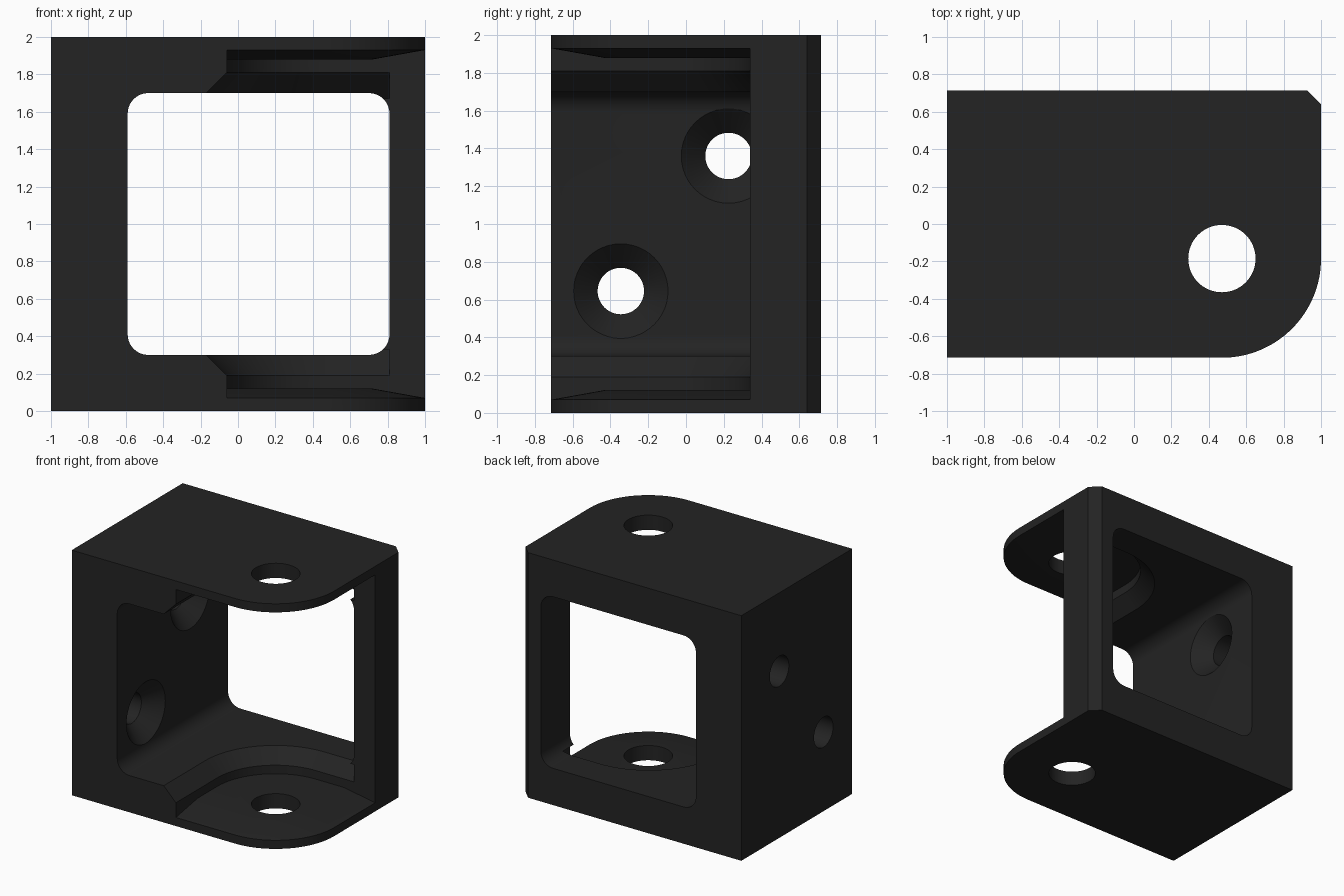
import bpy, bmesh, math

if "Cube" in bpy.data.objects:
    bpy.data.objects.remove(bpy.data.objects["Cube"])

HX, HY = 1.0, 0.715            # half width and half depth
PX, PY = 0.47, -0.185          # pivot hole centre


def loft(name, rings):
    """Closed solid through rings that share one point count."""
    bm = bmesh.new()
    loops = [[bm.verts.new(p) for p in ring] for ring in rings]
    n = len(loops[0])
    for a, b in zip(loops, loops[1:]):
        for i in range(n):
            j = (i + 1) % n
            bm.faces.new((a[i], a[j], b[j], b[i]))
    bm.faces.new(loops[0][::-1])
    bm.faces.new(loops[-1])
    bmesh.ops.recalc_face_normals(bm, faces=bm.faces)
    mesh = bpy.data.meshes.new(name)
    bm.to_mesh(mesh)
    bm.free()
    obj = bpy.data.objects.new(name, mesh)
    bpy.context.collection.objects.link(obj)
    return obj


def arc(cx, cy, r, start, end, n=32):
    return [(cx + r * math.cos(math.radians(start + (end - start) * i / n)),
             cy + r * math.sin(math.radians(start + (end - start) * i / n)))
            for i in range(n + 1)]


def at_z(points, z):
    return [(x, y, z) for x, y in points]


def cut(target, cutter):
    mod = target.modifiers.new("cut", 'BOOLEAN')
    mod.operation = 'DIFFERENCE'
    mod.solver = 'EXACT'
    mod.object = cutter
    bpy.context.view_layer.objects.active = target
    bpy.ops.object.modifier_apply(modifier=mod.name)
    bpy.data.objects.remove(cutter)


def flip(z, top):
    return 2 - z if top else z


# Block with a rounded front corner and a chamfered back corner
outline = [(-HX, -HY)] + arc(PX, PY, 0.53, -90, 0) + \
          [(HX, HY - 0.075), (HX - 0.075, HY), (-HX, HY)]
bracket = loft("bracket", [at_z(outline, 0), at_z(outline, 2)])

# Rounded window from front to back
window = []
for cx, cz, a in ((0.70, 1.59, 0), (-0.48, 1.59, 90), (-0.48, 0.41, 180), (0.70, 0.41, 270)):
    window += arc(cx, cz, 0.11, a, a + 90, 10)
cut(bracket, loft("window_cutter", [[(x, y, z) for x, z in window] for y in (-1, 1)]))


# Swivel pocket, open to the front and right
def pocket_ring(d, right):
    return [(right, -1.0), (right, 0.34 + d)] + \
        arc(PX - 0.005, PY, 0.525 + d, 90, 180) + [(-0.06 - d, -1.0)]


# Raised landing with sloping outer edge
def landing_ring(z):
    d = 0.28 - (0.12 - z) * 5.6
    return [(-0.6, -HY + d)] + arc(PX, PY, 0.53 - d, -90, 0) + [(HX - d, 0.8), (-0.6, 0.8)]


pocket = loft("pocket_cutter", [at_z(pocket_ring(0, 1.3), z) for z in (0.01, 1.99)])
for top in (False, True):
    cut(pocket, loft("landing", [at_z(landing_ring(z), flip(z, top)) for z in (-0.05, 0.12)]))
cut(bracket, pocket)

# Bevelled rim above each landing
for top in (False, True):
    cut(bracket, loft("rim_cutter", [at_z(pocket_ring(z - 0.19, 0.81), flip(z, top))
                                     for z in (0.16, 0.33)]))

# Pivot holes through both plates
circle = arc(PX, PY, 0.18, 0, 360, 64)[:-1]
cut(bracket, loft("pivot_cutter", [at_z(circle, z) for z in (-0.1, 2.1)]))

# Countersunk mounting holes through the left wall
for cy, cz in ((0.225, 1.36), (-0.345, 0.645)):
    profile = ((-1.1, 0.123), (-0.717, 0.123), (-0.57, 0.27))
    cut(bracket, loft("screw_cutter", [
        [(x, y, z) for y, z in arc(cy, cz, r, 0, 360, 48)[:-1]] for x, r in profile]))

# Colour and shading
paint = bpy.data.materials.new("charcoal")
paint.diffuse_color = (0.017, 0.017, 0.017, 1)
paint.use_nodes = True
paint.node_tree.nodes["Principled BSDF"].inputs["Base Color"].default_value = paint.diffuse_color
bracket.data.materials.clear()
bracket.data.materials.append(paint)
for f in bracket.data.polygons:
    f.material_index = 0
bpy.ops.object.select_all(action='DESELECT')
bracket.select_set(True)
bpy.context.view_layer.objects.active = bracket
bpy.ops.object.shade_smooth_by_angle(angle=math.radians(30))
